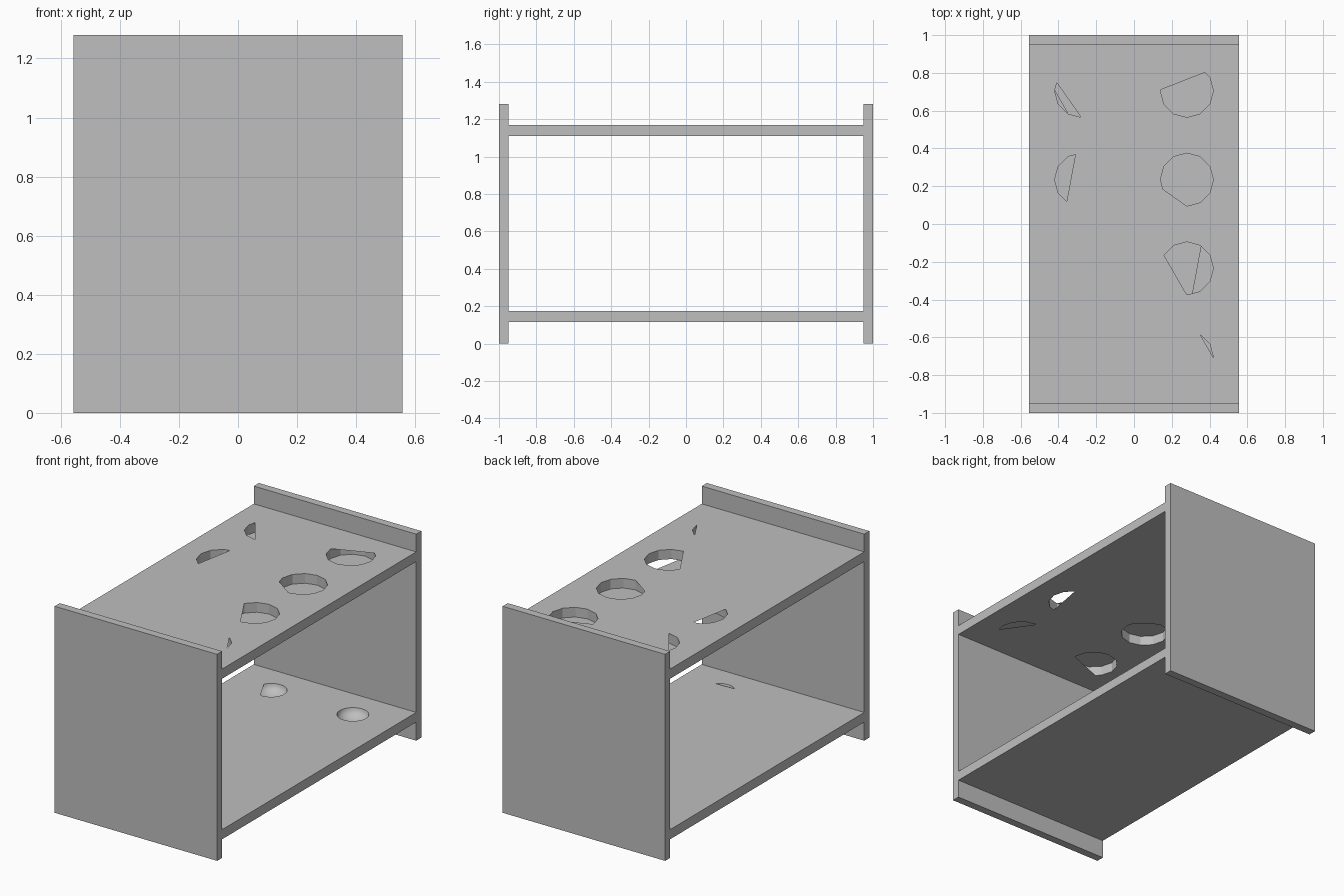
import bpy, bmesh, math
from mathutils import Vector

cube = bpy.data.objects.get("Cube")
if cube:
    bpy.data.objects.remove(cube, do_unlink=True)

grey = bpy.data.materials.new("light_grey")
grey.use_nodes = True
grey.diffuse_color = (0.52, 0.52, 0.52, 1)
grey.node_tree.nodes["Principled BSDF"].inputs["Base Color"].default_value = (0.52, 0.52, 0.52, 1)

W, L = 0.557, 0.95   # half width, half length between the end panels


def finish(name, bm):
    mesh = bpy.data.meshes.new(name)
    bm.to_mesh(mesh)
    bm.free()
    mesh.materials.append(grey)
    obj = bpy.data.objects.new(name, mesh)
    bpy.context.collection.objects.link(obj)
    return obj


def circle(x, y, r, n):
    return [Vector((x + r * math.cos(math.tau * i / n), y + r * math.sin(math.tau * i / n)))
            for i in range(n)]


def clip(loop, chord):
    """Keep the part of a loop to the left of the chord p -> q."""
    if not chord:
        return loop
    p, q = Vector(chord[:2]), Vector(chord[2:])
    side = lambda v: (q - p).cross(v - p)
    out = []
    for a, b in zip(loop, loop[1:] + loop[:1]):
        sa, sb = side(a), side(b)
        if sa >= 0:
            out.append(a)
        if sa * sb < 0:
            out.append(a.lerp(b, sa / (sa - sb)))
    return out


def sheet(bm, z, loops, up):
    """Flat rectangle at height z with the given holes."""
    outline = [Vector(p) for p in ((-W, -L), (W, -L), (W, L), (-W, L))]
    edges = []
    for loop in [outline] + loops:
        vs = [bm.verts.new((p.x, p.y, z)) for p in loop]
        edges += [bm.edges.new((a, b)) for a, b in zip(vs, vs[1:] + vs[:1])]
    made = bmesh.ops.triangle_fill(bm, use_beauty=True, edges=edges, normal=(0, 0, 1))
    faces = [g for g in made["geom"] if isinstance(g, bmesh.types.BMFace)]
    for f in faces:
        f.normal_update()
        if (f.normal.z > 0) != up:
            f.normal_flip()


def wall(bm, loop, z0, z1, inward):
    low = [bm.verts.new((p.x, p.y, z0)) for p in loop]
    top = [bm.verts.new((p.x, p.y, z1)) for p in loop]
    for i in range(len(loop)):
        j = (i + 1) % len(loop)
        f = bm.faces.new((low[i], low[j], top[j], top[i]))
        if inward:
            f.normal_flip()


def rim(bm, z0, z1):
    wall(bm, [Vector(p) for p in ((-W, -L), (W, -L), (W, L), (-W, L))], z0, z1, False)


# End panels
for name, side in (("front_panel", -1), ("back_panel", 1)):
    bm = bmesh.new()
    bmesh.ops.create_cube(bm, size=1)
    for v in bm.verts:
        v.co = (v.co.x * 2 * W, v.co.y * 0.05 + side * 0.975, (v.co.z + 0.5) * 1.28)
    finish(name, bm)

# Top shelf: round sockets, partly covered by the upper and lower skins
HX, HY1, HY2, R = 0.28, 0.235, 0.705, 0.14
openings = [
    (HX, HY2, (0.37, 0.80, 0.14, 0.71)),
    (HX, HY1, (0.28, 0.095, 0.137, 0.196)[2:] + (0.28, 0.095)),
    (HX, -HY1, (0.153, -0.155, 0.28, -0.375)),
    (HX, -HY2, (0.35, -0.584, 0.419, -0.705)),
    (-HX, HY1, (-0.355, 0.127, -0.31, 0.37)),
    (-HX, HY2, (-0.28, 0.565, -0.41, 0.75)),
]
upper = [clip(circle(x, y, R, 12), c) for x, y, c in openings]
lower = [[-p for p in loop] for loop in upper]
Z0, Z1 = 1.11, 1.17
bm = bmesh.new()
sheet(bm, Z1, upper, True)
sheet(bm, Z0, lower, False)
rim(bm, Z0, Z1)
for x in (-HX, HX):
    for y in (-HY2, -HY1, HY1, HY2):
        wall(bm, circle(x, y, R, 12), Z0, Z1, True)
finish("top_shelf", bm)

# Bottom shelf with shallow round dimples
DY, DR, DEPTH = 0.725, 0.09, 0.055
Z0, Z1 = 0.115, 0.175
dimples = [(HX, DY, None), (-HX, DY, (-0.294, 0.641, -0.363, 0.774)),
           (HX, -DY, (0.245, -0.79, 0.345, -0.785))]
dimples[1] = (-HX, DY, (-0.294, 0.641, -0.363, 0.774)[2:] + (-0.294, 0.641))
dimples[2] = (HX, -DY, (0.345, -0.785, 0.245, -0.79))
bm = bmesh.new()
sheet(bm, Z1, [clip(circle(x, y, DR, 24), c) for x, y, c in dimples], True)
sheet(bm, Z0, [], False)
rim(bm, Z0, Z1)
finish("bottom_shelf", bm)

# Bowls of the dimples
bm = bmesh.new()
for x, y, _ in dimples:
    rings = []
    for k in range(6):
        t = k / 6 * math.pi / 2
        rings.append([bm.verts.new((p.x, p.y, Z1 - DEPTH * math.sin(t)))
                      for p in circle(x, y, DR * math.cos(t), 24)])
    for a, b in zip(rings, rings[1:]):
        for i in range(24):
            j = (i + 1) % 24
            bm.faces.new((a[i], b[i], b[j], a[j])).normal_flip()
    bm.faces.new(rings[-1])
bmesh.ops.recalc_face_normals(bm, faces=bm.faces)
for f in bm.faces:
    f.normal_update()
    if f.normal.z < 0:
        f.normal_flip()
    f.smooth = True
finish("dimple_bowls", bm)
